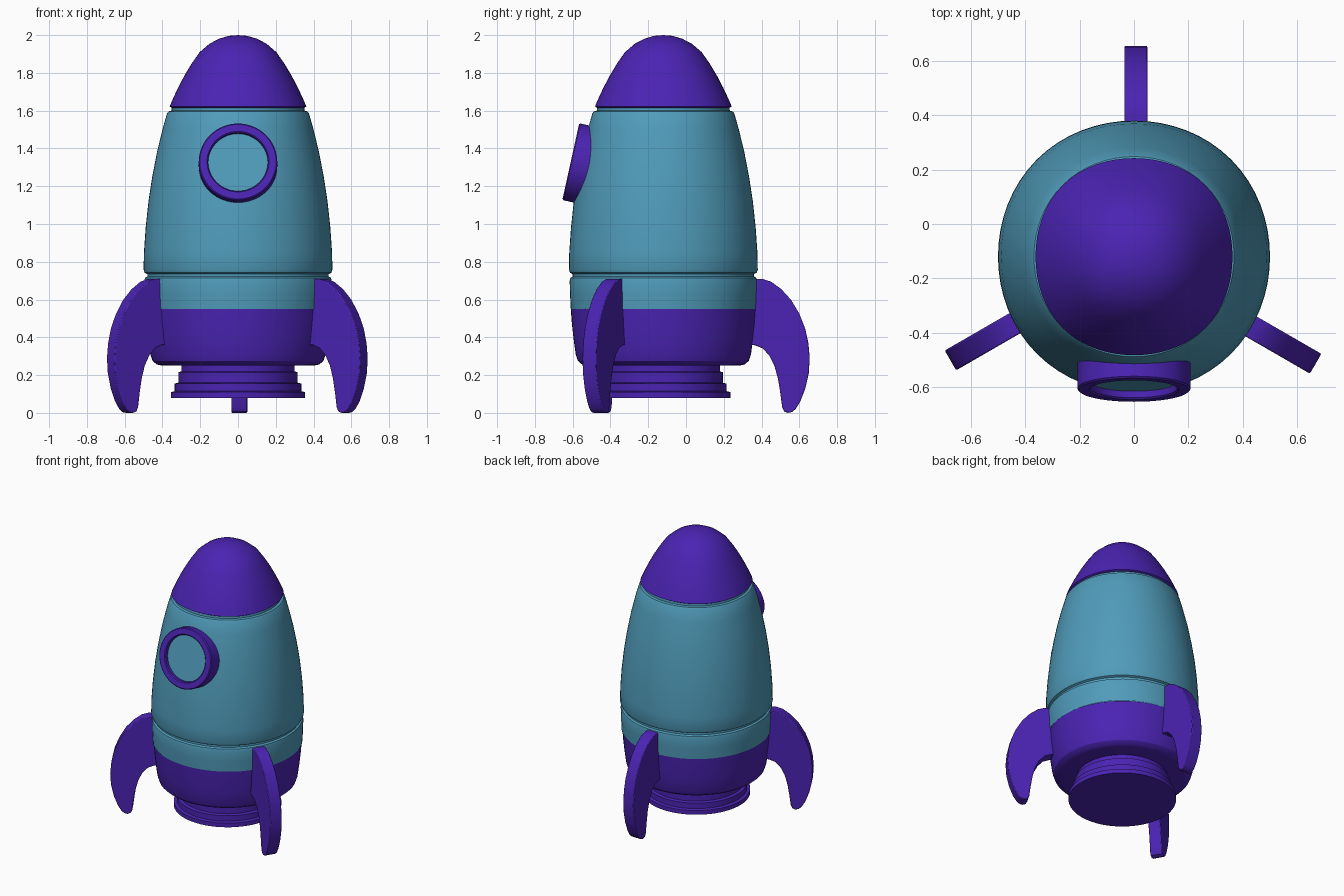
import bpy, bmesh, math
from mathutils import Matrix, Vector

if "Cube" in bpy.data.objects:
    bpy.data.objects.remove(bpy.data.objects["Cube"])

AXIS_Y = -0.12  # rocket axis position


def material(name, color):
    m = bpy.data.materials.new(name)
    m.diffuse_color = (*color, 1)
    m.use_nodes = True
    m.node_tree.nodes["Principled BSDF"].inputs["Base Color"].default_value = m.diffuse_color
    return m


PURPLE = material("purple", (0.07, 0.017, 0.45))
TEAL = material("teal", (0.08, 0.33, 0.49))


def finish(name, bm, mat, matrix, angle=30):
    bmesh.ops.remove_doubles(bm, verts=bm.verts, dist=1e-5)
    bmesh.ops.recalc_face_normals(bm, faces=bm.faces)
    mesh = bpy.data.meshes.new(name)
    bm.to_mesh(mesh)
    bm.free()
    mesh.materials.append(mat)
    ob = bpy.data.objects.new(name, mesh)
    ob.matrix_world = matrix
    bpy.context.collection.objects.link(ob)
    bpy.ops.object.select_all(action='DESELECT')
    ob.select_set(True)
    bpy.context.view_layer.objects.active = ob
    bpy.ops.object.shade_smooth_by_angle(angle=math.radians(angle))
    return ob


def revolve(name, profile, mat, matrix=None, square=0.0, closed=False, segs=64):
    """Spin (radius, z) points; square > 0 pushes the diagonals outward."""
    bm = bmesh.new()
    rings = []
    for r, z in profile:
        ring = []
        for i in range(segs):
            a = 2 * math.pi * i / segs
            k = r * (1 + square * (1 - math.cos(4 * a)) / 2)
            ring.append(bm.verts.new((k * math.cos(a), k * math.sin(a), z)))
        rings.append(ring)
    pairs = list(zip(rings, rings[1:]))
    if closed:
        pairs.append((rings[-1], rings[0]))
    for lo, hi in pairs:
        for i in range(segs):
            j = (i + 1) % segs
            bm.faces.new((lo[i], lo[j], hi[j], hi[i]))
    return finish(name, bm, mat, matrix or Matrix.Translation((0, AXIS_Y, 0)))


# Nozzle: stepped rings with a flat bottom
revolve("nozzle", [(0, 0.08), (0.355, 0.08), (0.355, 0.11), (0.335, 0.115),
                   (0.335, 0.155), (0.315, 0.16), (0.315, 0.215),
                   (0.30, 0.22), (0.30, 0.26)], PURPLE)

# Base with a rounded lower edge
revolve("base", [(0, 0.25), (0.40, 0.25), (0.43, 0.256), (0.452, 0.275),
                 (0.464, 0.31), (0.475, 0.39), (0.484, 0.47), (0.49, 0.55)], PURPLE)

# Hull with the lower and upper grooves
revolve("hull", [(0.49, 0.55), (0.494, 0.63), (0.496, 0.70), (0.492, 0.715),
                 (0.48, 0.722), (0.48, 0.735), (0.494, 0.742), (0.5, 0.758),
                 (0.498, 0.85), (0.489, 0.98), (0.474, 1.12), (0.454, 1.25),
                 (0.429, 1.38), (0.400, 1.50), (0.376, 1.585), (0.368, 1.596),
                 (0.352, 1.60), (0.35, 1.622)], TEAL, square=0.01)

# Nose cone
revolve("nose_cone", [(0, 1.615), (0.35, 1.615), (0.362, 1.622), (0.346, 1.66),
                      (0.318, 1.72), (0.284, 1.785), (0.245, 1.85), (0.203, 1.91),
                      (0.15, 1.955), (0.10, 1.981), (0.05, 1.996), (0, 2.0)],
        PURPLE, square=0.025)

# Porthole: tilted ring and recessed glass
tilt = Matrix.Translation((0, -0.61, 1.33)) @ Vector(
    (0, -math.cos(math.radians(12.4)), math.sin(math.radians(12.4)))
).to_track_quat('Z', 'Y').to_matrix().to_4x4()
revolve("porthole_ring", [(0.158, -0.13), (0.208, -0.13), (0.208, -0.006), (0.202, 0),
                          (0.164, 0), (0.158, -0.006)], PURPLE, tilt, closed=True)
revolve("porthole_glass", [(0, -0.03), (0.17, -0.03)], TEAL, tilt)

# Fins: curved profile (radius, z), three copies around the axis
FIN = [(0.47, 0.71), (0.525, 0.709), (0.57, 0.695), (0.625, 0.655), (0.675, 0.60),
       (0.72, 0.525), (0.75, 0.45), (0.768, 0.37), (0.775, 0.29), (0.77, 0.21),
       (0.752, 0.13), (0.725, 0.06), (0.70, 0.02), (0.68, 0.004), (0.66, 0),
       (0.64, 0.007), (0.629, 0.03), (0.62, 0.10), (0.607, 0.18), (0.588, 0.25),
       (0.56, 0.305), (0.525, 0.342), (0.485, 0.358), (0.46, 0.36)]
for name, angle in (("back_fin", 90), ("left_fin", 210), ("right_fin", 330)):
    bm = bmesh.new()
    face = bm.faces.new([bm.verts.new((r, -0.049, z)) for r, z in FIN])
    ext = bmesh.ops.extrude_face_region(bm, geom=[face])
    bmesh.ops.translate(bm, vec=(0, 0.084, 0),
                        verts=[v for v in ext["geom"] if isinstance(v, bmesh.types.BMVert)])
    fin = finish(name, bm, PURPLE, Matrix.Translation((0, AXIS_Y, 0))
                 @ Matrix.Rotation(math.radians(angle), 4, 'Z'))
    bevel = fin.modifiers.new("soft_edges", 'BEVEL')
    bevel.width = 0.005
    bevel.segments = 2
    bevel.angle_limit = math.radians(60)
